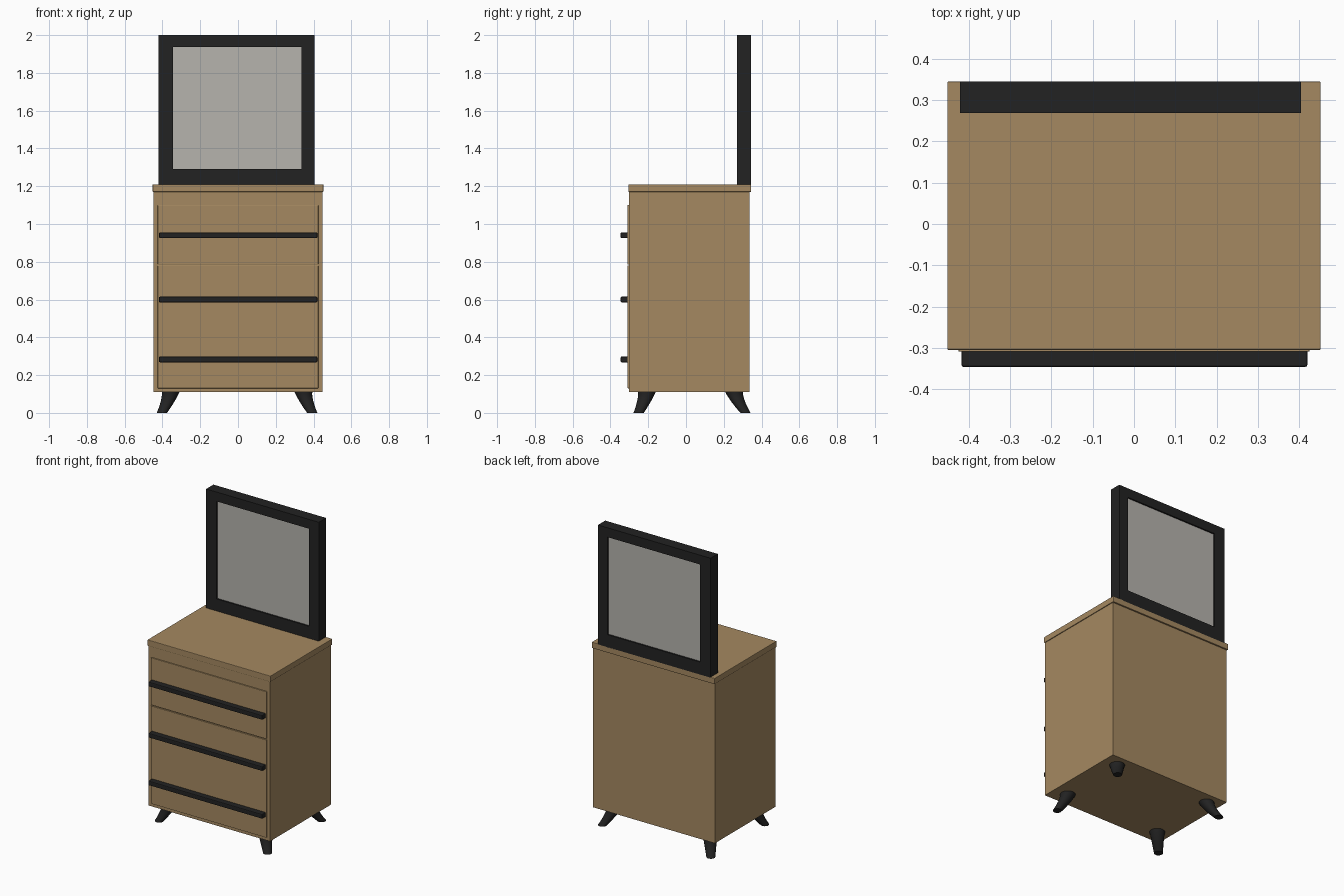
import bpy, bmesh, math
from mathutils import Vector

if "Cube" in bpy.data.objects:
    bpy.data.objects.remove(bpy.data.objects["Cube"])


def material(name, rgb):
    m = bpy.data.materials.new(name)
    m.diffuse_color = (*rgb, 1)
    m.use_nodes = True
    m.node_tree.nodes["Principled BSDF"].inputs["Base Color"].default_value = m.diffuse_color
    return m


WOOD = material("warm wood", (0.376, 0.25, 0.119))
BLACK = material("black", (0.016, 0.016, 0.016))
GLASS = material("mirror grey", (0.467, 0.451, 0.418))


def finish(name, bm, mat):
    bmesh.ops.recalc_face_normals(bm, faces=bm.faces)
    me = bpy.data.meshes.new(name)
    bm.to_mesh(me)
    bm.free()
    me.materials.append(mat)
    ob = bpy.data.objects.new(name, me)
    bpy.context.collection.objects.link(ob)
    return ob


def box(name, x, y, z, mat, bevel=0.0):
    """Box from (min, max) ranges, with optional rounded edges."""
    bm = bmesh.new()
    bmesh.ops.create_cube(bm, size=1)
    for v in bm.verts:
        v.co = [r[0] if c < 0 else r[1] for c, r in zip(v.co, (x, y, z))]
    if bevel:
        bmesh.ops.bevel(bm, geom=bm.edges[:], offset=bevel, segments=2,
                        profile=0.5, affect='EDGES')
    return finish(name, bm, mat)


def splayed_leg(name, top, foot):
    """Tapered round leg curving outwards from top to foot."""
    bm = bmesh.new()
    top, foot = Vector(top), Vector(foot)
    steps, sides, rings = 7, 20, []
    for i in range(steps):
        t = i / (steps - 1)
        c = top.lerp(foot, t ** 1.4)
        r = 0.049 + (0.027 - 0.049) * t ** 0.8
        z = 0.118 * (1 - t)
        rings.append([bm.verts.new((c.x + r * math.cos(a), c.y + r * math.sin(a), z))
                      for a in (2 * math.pi * k / sides for k in range(sides))])
    for a, b in zip(rings, rings[1:]):
        for k in range(sides):
            n = (k + 1) % sides
            bm.faces.new((a[k], a[n], b[n], b[k]))
    bm.faces.new(rings[0])
    bm.faces.new(rings[-1])
    ob = finish(name, bm, BLACK)
    bpy.context.view_layer.objects.active = ob
    ob.select_set(True)
    bpy.ops.object.shade_smooth_by_angle(angle=math.radians(40))
    ob.select_set(False)


# Cabinet and top slab
box("cabinet_body", (-0.447, 0.447), (-0.302, 0.335), (0.11, 1.172), WOOD)
box("top_slab", (-0.452, 0.452), (-0.305, 0.345), (1.17, 1.21), WOOD, 0.003)

# Drawer fronts, separated by thin seams
for i, z in enumerate([(0.13, 0.78), (0.786, 1.10)]):
    box(f"drawer_front_{i + 1}", (-0.425, 0.425), (-0.309, -0.295), z, WOOD, 0.002)

# Long drawer handles
for i, z in enumerate([0.283, 0.60, 0.94]):
    box(f"drawer_handle_{i + 1}", (-0.418, 0.42), (-0.346, -0.303),
        (z - 0.015, z + 0.015), BLACK, 0.005)

# Mirror frame and pane
depth = (0.269, 0.345)
box("mirror_stile_left", (-0.422, -0.345), depth, (1.205, 2.0), BLACK)
box("mirror_stile_right", (0.335, 0.405), depth, (1.205, 2.0), BLACK)
box("mirror_rail_bottom", (-0.345, 0.335), depth, (1.205, 1.29), BLACK)
box("mirror_rail_top", (-0.345, 0.335), depth, (1.938, 2.0), BLACK)
box("mirror_pane", (-0.35, 0.34), (0.279, 0.335), (1.285, 1.943), GLASS)

# Four splayed legs
for side, sx in (("left", -1), ("right", 1)):
    ox = -0.005
    splayed_leg(f"front_leg_{side}", (ox + sx * 0.35, -0.206, 0), (ox + sx * 0.398, -0.251, 0))
    splayed_leg(f"back_leg_{side}", (ox + sx * 0.35, 0.253, 0), (ox + sx * 0.398, 0.315, 0))
